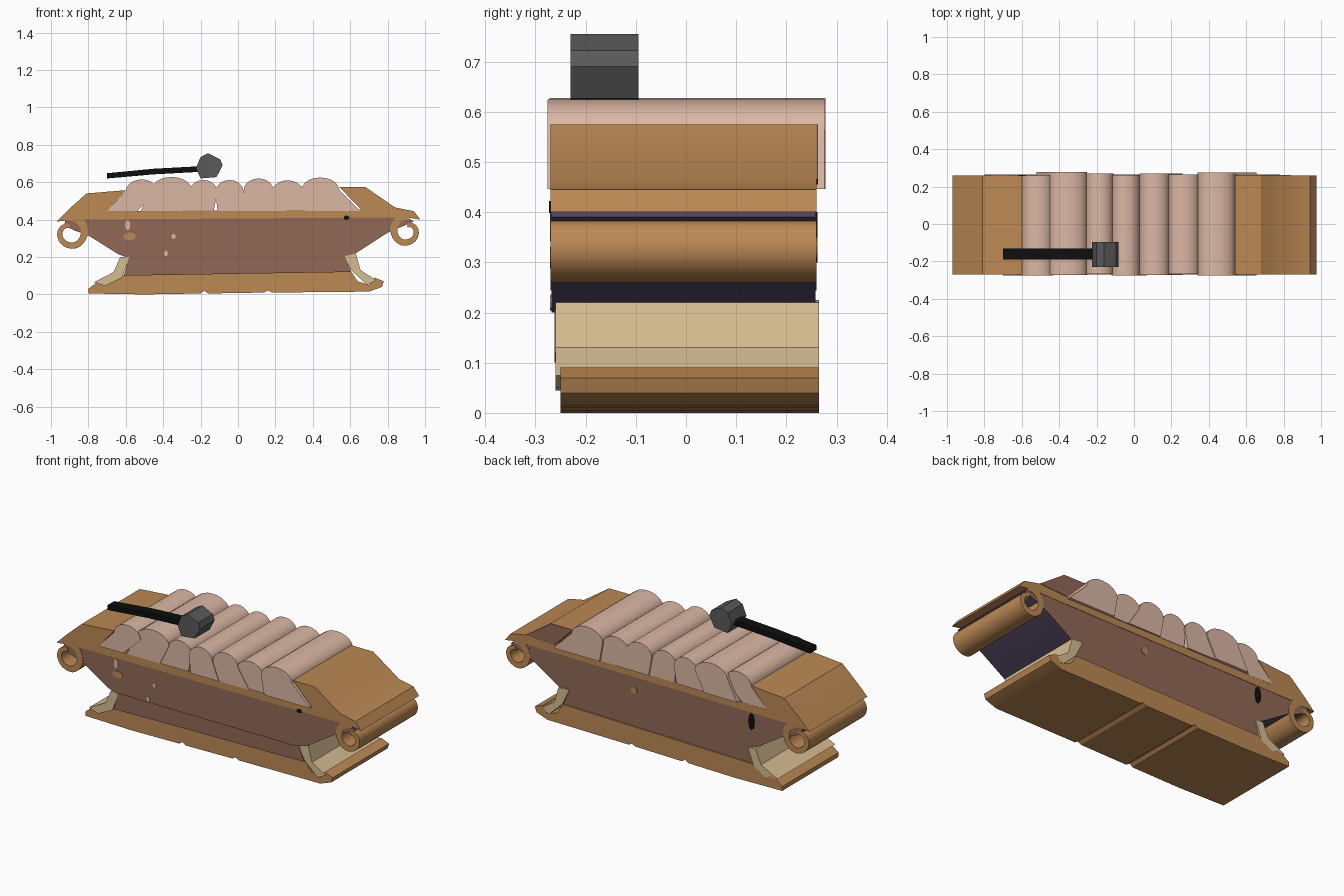
import bpy, bmesh, math

cube = bpy.data.objects.get("Cube")
if cube:
    bpy.data.objects.remove(cube, do_unlink=True)


def material(name, rgb):
    """Flat material from display values, stored as linear."""
    lin = [((c / 255 + 0.055) / 1.055) ** 2.4 for c in rgb] + [1]
    m = bpy.data.materials.new(name)
    m.use_nodes = True
    m.diffuse_color = lin
    m.node_tree.nodes["Principled BSDF"].inputs["Base Color"].default_value = lin
    return m


TAN = material("tan_wood", (188, 137, 84))
BROWN = material("brown_panel", (145, 105, 86))
PURPLE = material("dark_purple", (88, 74, 104))
CREAM = material("cream", (214, 189, 146))
PINK = material("pale_pink", (219, 183, 164))
GREY = material("dark_grey", (90, 90, 90))
BLACK = material("black", (14, 14, 14))


def extrude(name, points, y0, y1, *mats):
    """Extrude an x-z profile along y; a second material goes on the side walls."""
    bm = bmesh.new()
    front = bm.faces.new([bm.verts.new((x, y0, z)) for x, z in points])
    out = bmesh.ops.extrude_face_region(bm, geom=[front])
    verts = [g for g in out["geom"] if isinstance(g, bmesh.types.BMVert)]
    bmesh.ops.translate(bm, verts=verts, vec=(0, y1 - y0, 0))
    bmesh.ops.recalc_face_normals(bm, faces=bm.faces)
    for f in bm.faces:
        if len(mats) > 1 and abs(f.normal.y) < 0.5:
            f.material_index = 1
    me = bpy.data.meshes.new(name)
    bm.to_mesh(me)
    bm.free()
    for m in mats:
        me.materials.append(m)
    ob = bpy.data.objects.new(name, me)
    bpy.context.collection.objects.link(ob)
    bpy.context.view_layer.objects.active = ob
    ob.select_set(True)
    bpy.ops.object.shade_smooth_by_angle(angle=math.radians(28))
    ob.select_set(False)
    return ob


def scroll(name, cx, cz, r, side):
    """Rolled strip curling outward, down and back inside itself."""
    outer, inner = [], []
    n = 26
    for i in range(n + 1):
        t = i / n
        a = math.radians(80 + 370 * t)
        rad = r - 0.05 * max(0, t - 0.45) / 0.55
        half = 0.021 - 0.009 * t
        for line, q in ((outer, rad + half), (inner, rad - half)):
            line.append((cx - side * q * math.cos(a), cz + q * math.sin(a)))
    extrude(name, outer + inner[::-1], -0.27, 0.26, TAN)


def dome(l, r, z, h, n=10):
    """Half-ellipse from left shoulder to right shoulder."""
    c, w = (l + r) / 2, (r - l) / 2
    return [(c - w * math.cos(math.pi * i / n), z - h + h * math.sin(math.pi * i / n))
            for i in range(n + 1)]


def spot(name, x, z, rx, rz, y, mat):
    """Thin painted plate on the front or back."""
    pts = [(x + rx * math.cos(i * math.pi / 4), z + rz * math.sin(i * math.pi / 4))
           for i in range(8)]
    extrude(name, pts, y - 0.002, y + 0.002, mat)


# Base with turned-up ends and two grooves underneath
extrude("base", [
    (-.8, .005), (-.8, .03), (-.76, .06), (-.73, .072), (-.69, .055), (-.64, .085),
    (-.6, .11), (.6, .13), (.64, .07), (.7, .05), (.73, .09), (.78, .07), (.77, .04),
    (.7, .015), (.18, .01), (.16, .022), (.14, .01), (-.16, .005), (-.18, .02), (-.2, .005),
    (-.5, 0)], -.25, .265, TAN)

# Cream end brackets
extrude("bracket_right", [(-.58, .2), (-.63, .2), (-.665, .12), (-.77, .065), (-.71, .045),
                          (-.62, .09)], -.26, .265, CREAM)
extrude("bracket_left", [(.56, .225), (.63, .22), (.655, .13), (.74, .075), (.69, .05),
                         (.605, .13)], -.26, .265, CREAM)

# Body: lower plinth and flared trough
extrude("plinth", [(-.61, .1), (-.58, .21), (.57, .21), (.605, .12)], -.262, .258, BROWN)
extrude("trough", [(-.93, .37), (-.92, .405), (.9, .415), (.94, .39), (.8, .33), (.63, .22),
                   (.55, .2), (-.6, .2), (-.64, .215), (-.8, .315), (-.87, .34)],
        -.268, .258, BROWN, PURPLE)

# Top shell with raised shoulders, and rolled ends
extrude("shell", [
    (-.97, .39), (-.91, .45), (-.81, .54), (-.6, .557), (-.7, .445), (.66, .453),
    (.54, .575), (.68, .575), (.84, .465), (.94, .445), (.975, .4), (.9, .412), (-.87, .4)],
    -.27, .26, TAN)
scroll("scroll_right", -.9, .335, .079, 1)
scroll("scroll_left", .906, .345, .073, -1)
extrude("shoulder_panel", [(.66, .455), (.54, .575), (.68, .575), (.84, .465)],
        .258, .263, BROWN)

# Row of padded bars: base left, base right, shoulder left, shoulder right, top, back
BARS = [(-.70, -.54, -.60, -.43, .615, .26), (-.52, -.31, -.46, -.25, .628, .278),
        (-.32, -.13, -.26, -.11, .612, .27), (-.11, .07, -.12, .03, .612, .262),
        (.05, .26, .03, .19, .62, .27), (.21, .36, .18, .35, .61, .265),
        (.36, .655, .34, .54, .625, .276)]
for i, (bl, br, sl, sr, top, back) in enumerate(BARS):
    extrude(f"bar_{i + 1}", [(bl, .446)] + dome(sl, sr, top, .065) + [(br, .446)],
            -.276 + .004 * (i % 3), back, PINK)

# Mallet resting above the bars
extrude("mallet_head", [(-.225, .675), (-.2, .735), (-.16, .755), (-.095, .722), (-.082, .69),
                        (-.115, .627), (-.2, .62)], -.23, -.095, GREY)
extrude("mallet_handle", [(-.7, .62), (-.7, .648), (-.45, .672), (-.21, .685), (-.21, .655),
                          (-.45, .642)], -.19, -.13, BLACK)

# Painted spots
spot("spot_upper", -.59, .37, .014, .028, -.269, PINK)
spot("spot_tan", -.58, .31, .035, .022, -.269, TAN)
spot("spot_middle", -.345, .31, .012, .014, -.269, PINK)
spot("spot_low", -.385, .22, .01, .016, -.269, PINK)
spot("spot_black", .58, .41, .016, .012, -.271, BLACK)
spot("spot_back_tan", .15, .33, .02, .02, .26, TAN)
spot("spot_back_black", -.6, .35, .02, .05, .26, BLACK)
